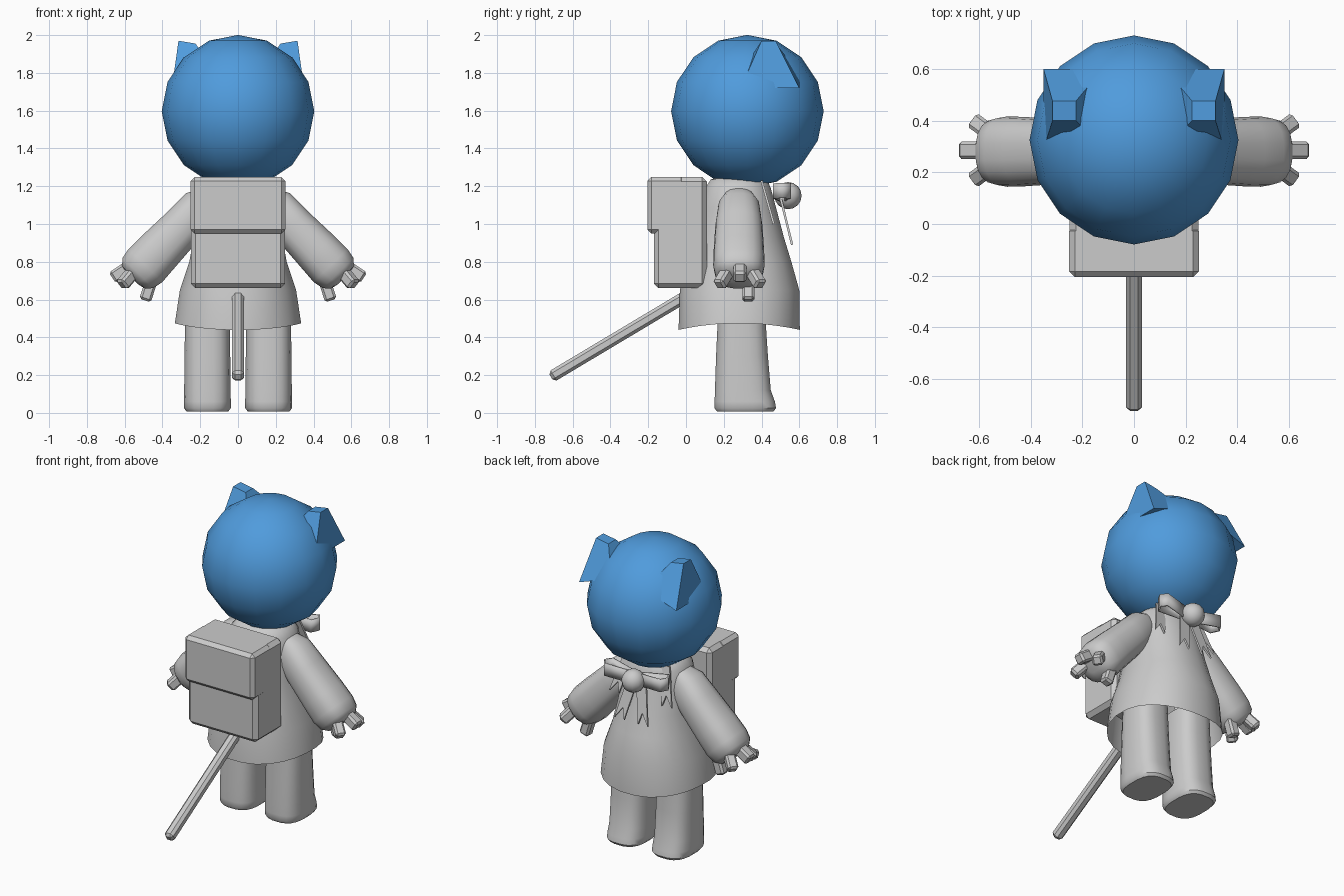
import bpy, bmesh, math
from mathutils import Vector

old = bpy.data.objects.get("Cube")
if old:
    bpy.data.objects.remove(old, do_unlink=True)


def material(name, rgb):
    m = bpy.data.materials.new(name)
    m.use_nodes = True
    m.diffuse_color = (*rgb, 1)
    m.node_tree.nodes["Principled BSDF"].inputs["Base Color"].default_value = (*rgb, 1)
    return m


BLUE = material("blue", (0.08, 0.33, 0.72))
GREY = material("light_grey", (0.6, 0.6, 0.6))


def finish(name, bm, mat, smooth=True):
    bmesh.ops.recalc_face_normals(bm, faces=bm.faces)
    mesh = bpy.data.meshes.new(name)
    bm.to_mesh(mesh)
    bm.free()
    mesh.materials.append(mat)
    ob = bpy.data.objects.new(name, mesh)
    bpy.context.collection.objects.link(ob)
    if smooth:
        bpy.ops.object.select_all(action='DESELECT')
        ob.select_set(True)
        bpy.context.view_layer.objects.active = ob
        bpy.ops.object.shade_smooth_by_angle(angle=math.radians(40))
    return ob


def loft(name, rings, mat, cap_start=True, cap_end=True):
    """Skin a list of point rings."""
    bm = bmesh.new()
    rows = [[bm.verts.new(p) for p in ring] for ring in rings]
    n = len(rows[0])
    for a, b in zip(rows, rows[1:]):
        for i in range(n):
            j = (i + 1) % n
            bm.faces.new((a[i], a[j], b[j], b[i]))
    if cap_start:
        bm.faces.new(rows[0])
    if cap_end:
        bm.faces.new(rows[-1])
    return finish(name, bm, mat)


def circle(n, power=2):
    """Unit superellipse points."""
    for i in range(n):
        t = 2 * math.pi * (i + 0.5) / n
        c, s = math.cos(t), math.sin(t)
        yield (math.copysign(abs(c) ** (2 / power), c),
               math.copysign(abs(s) ** (2 / power), s))


def bevelled(name, size, center, bevel, rot=None):
    bm = bmesh.new()
    bmesh.ops.create_cube(bm, size=1)
    bmesh.ops.scale(bm, vec=size, verts=bm.verts)
    bmesh.ops.bevel(bm, geom=bm.edges[:], offset=bevel, segments=1, affect='EDGES')
    ob = finish(name, bm, GREY, False)
    ob.location = center
    if rot:
        ob.rotation_euler = rot.to_euler()
    return ob


def bar(name, p, q, width, bevel):
    p, q = Vector(p), Vector(q)
    d = q - p
    return bevelled(name, (width, width, d.length), (p + q) / 2, bevel,
                    d.to_track_quat('Z', 'Y'))


def ball(name, center, r, mat, seg, rings):
    bm = bmesh.new()
    bmesh.ops.create_uvsphere(bm, u_segments=seg, v_segments=rings, radius=r)
    bmesh.ops.translate(bm, vec=center, verts=bm.verts)
    return finish(name, bm, mat)


def thicken(ob, amount):
    mod = ob.modifiers.new("thickness", 'SOLIDIFY')
    mod.thickness = amount
    mod.offset = 0


# Head
ball("head", (0, 0.325, 1.597), 0.404, BLUE, 16, 8)

# Dress: z, half width, back y, front y; the hem hangs lower at front and back
profile = [(1.25, .12, .17, .40), (1.235, .16, .13, .43), (1.19, .2, .10, .45),
           (1.08, .215, .07, .48), (.93, .235, .03, .52), (.8, .26, .0, .56),
           (.65, .31, -.035, .602), (.475, .337, -.042, .605)]
rings = []
for z, rx, y0, y1 in profile:
    dip = 0.036 if z < 0.5 else 0
    rings.append([(rx * c, (y0 + y1) / 2 + (y1 - y0) / 2 * s, z - dip * s * s)
                  for c, s in circle(24, 2.2)])
loft("dress", rings, GREY, cap_end=False)

# Backpack and its flap
bevelled("backpack", (0.5, 0.28, 0.59), (0, -0.03, 0.955), 0.025)
bevelled("backpack_flap", (0.502, 0.2, 0.3), (0, -0.105, 1.1), 0.022)

# Tail
bar("tail", (0, 0.03, 0.635), (0, -0.715, 0.19), 0.062, 0.016)

# Neck bow knot
ball("bow_knot", (0, 0.54, 1.15), 0.072, GREY, 12, 8)


def ribbon(name, top, bottom, width):
    """Strip with a notched end."""
    top, bottom = Vector(top), Vector(bottom)
    w = Vector((width / 2, 0, 0))
    notch = top.lerp(bottom, 0.72)
    bm = bmesh.new()
    t0, t1, t2 = (bm.verts.new(p) for p in (top - w, top, top + w))
    b0, n, b1 = (bm.verts.new(p) for p in (bottom - w, notch, bottom + w))
    bm.faces.new((t0, t1, n, b0))
    bm.faces.new((t1, t2, b1, n))
    thicken(finish(name, bm, GREY, False), 0.012)


for s, side in ((1, "left"), (-1, "right")):
    # Ears: blunt tapered wedges
    def rect(x0, x1, y0, y1, z0, z1):
        return [(s * x0, y0, z0), (s * x1, y0, z1), (s * x1, y1, z1), (s * x0, y1, z0)]
    loft(side + "_ear", [rect(.12, .35, .29, .60, 1.80, 1.72),
                         rect(.225, .315, .40, .475, 1.955, 1.97)], BLUE)

    # Legs with a slight toe: z, half width, back y, front y
    leg = [(.62, .115, .17, .42), (.45, .12, .165, .425), (.3, .122, .158, .435),
           (.12, .124, .152, .45), (.06, .125, .15, .472), (.025, .125, .15, .478),
           (.008, .112, .162, .465)]
    loft(side + "_leg",
         [[(s * 0.162 + rx * c, (y0 + y1) / 2 + (y1 - y0) / 2 * q, z)
           for c, q in circle(20, 2.8)] for z, rx, y0, y1 in leg], GREY)

    # Sleeves flaring towards the hand: x, z, radius across, radius in y
    arm = [(.15, 1.135, .075, .08), (.2, 1.09, .105, .11), (.29, .99, .112, .125),
           (.42, .855, .122, .134), (.49, .78, .126, .136), (.53, .74, .115, .125),
           (.553, .717, .085, .095), (.56, .71, .04, .045)]
    loft(side + "_arm",
         [[(s * (x + 0.72 * a * c), 0.28 + b * q, z + 0.7 * a * c)
           for c, q in circle(18, 2.5)] for x, z, a, b in arm], GREY)

    # Stubby fingers and thumb
    bar(side + "_middle_finger", (s * .55, .285, .79), (s * .665, .285, .715), .068, .012)
    bar(side + "_thumb", (s * .455, .33, .71), (s * .492, .33, .595), .064, .012)
    for k, y in (("inner", -1), ("outer", 1)):
        bar(f"{side}_{k}_finger", (s * .54, .285 + y * .055, .765),
            (s * .615, .285 + y * .11, .675), .064, .012)

    # Bow loop: open folded strip
    outline = [(.03, .52), (.2, .55), (.225, .51), (.2, .465), (.03, .50)]
    bow = loft(side + "_bow_loop",
               [[(s * x, y, z + 0.1 * x) for x, y in outline] for z in (1.115, 1.195)],
               GREY, False, False)
    thicken(bow, 0.012)

    # Hanging ribbon ends
    ribbon(side + "_ribbon_end", (s * .03, .50, 1.14), (s * .085, .562, .89), .07)
    ribbon(side + "_collar_ribbon", (s * .13, .40, 1.23), (s * .19, .465, 1.0), .07)
